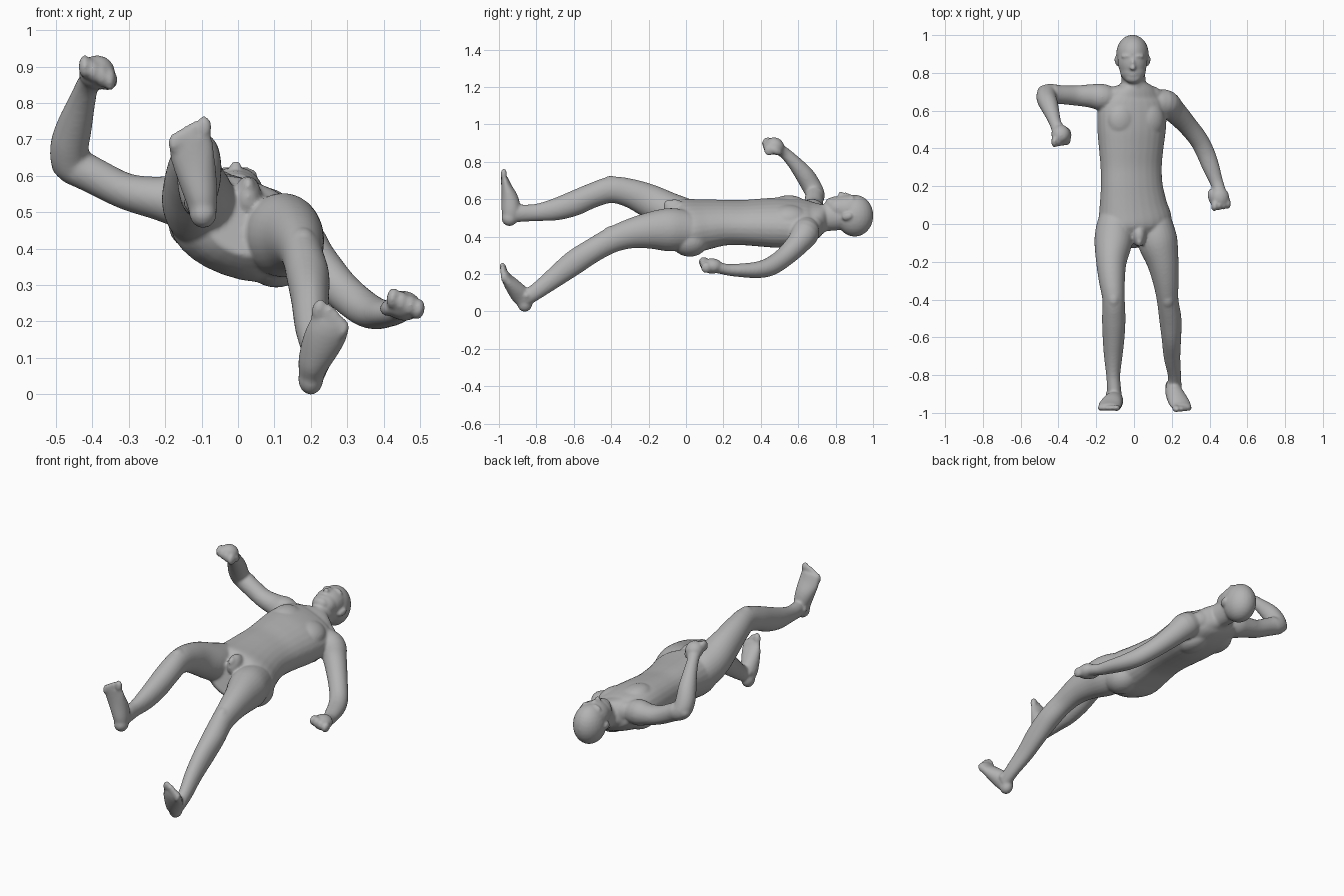
import bpy, bmesh, math
from mathutils import Vector, Matrix

cube = bpy.data.objects.get("Cube")
if cube:
    bpy.data.objects.remove(cube, do_unlink=True)

skin = bpy.data.materials.new("grey_clay")
skin.use_nodes = True
GREY = (0.45, 0.45, 0.45, 1)
skin.diffuse_color = GREY
skin.node_tree.nodes["Principled BSDF"].inputs["Base Color"].default_value = GREY

ROLL = math.radians(20)          # the trunk is rolled, its right side raised
SIDE = Vector((math.cos(ROLL), 0, -math.sin(ROLL)))
UP = Vector((math.sin(ROLL), 0, math.cos(ROLL)))
X, Y = Vector((1, 0, 0)), Vector((0, 1, 0))
bm = bmesh.new()


def spline(a, b, c, d, t):
    """Catmull-Rom blend of four section tuples."""
    return [0.5 * (2 * q + (r - p) * t + (2 * p - 5 * q + 4 * r - s) * t * t
                   + (3 * q - p - 3 * r + s) * t ** 3)
            for p, q, r, s in zip(a, b, c, d)]


def loft(sections, wide, power=2.0, steps=4, sides=28):
    """Closed tube; each section is x, y, z, half width, half depth."""
    n, path = len(sections), []
    for i in range(n - 1):
        four = [sections[min(max(i + k, 0), n - 1)] for k in (-1, 0, 1, 2)]
        path += [spline(*four, j / steps) for j in range(steps)]
    path.append(list(sections[-1]))
    centres = [Vector(s[:3]) for s in path]
    rings = []
    for i, s in enumerate(path):
        tangent = (centres[min(i + 1, len(path) - 1)] - centres[max(i - 1, 0)]).normalized()
        u = (wide - tangent * wide.dot(tangent)).normalized()
        v = tangent.cross(u)
        ring = []
        for k in range(sides):
            a = 2 * math.pi * k / sides
            c, d = math.cos(a), math.sin(a)
            c = math.copysign(abs(c) ** (2 / power), c)
            d = math.copysign(abs(d) ** (2 / power), d)
            ring.append(bm.verts.new(centres[i] + u * c * s[3] + v * d * s[4]))
        rings.append(ring)
    for r0, r1 in zip(rings, rings[1:]):
        for k in range(sides):
            m = (k + 1) % sides
            bm.faces.new((r0[k], r0[m], r1[m], r1[k]))
    bm.faces.new(rings[0][::-1])
    bm.faces.new(rings[-1])


def blob(centre, radii, rot=(0, 0, 0)):
    """Ellipsoid, rotated by degrees about x, y and z."""
    m = Matrix.Translation(centre)
    for angle, axis in zip(rot, "XYZ"):
        m = m @ Matrix.Rotation(math.radians(angle), 4, axis)
    bmesh.ops.create_uvsphere(bm, u_segments=24, v_segments=14, radius=1,
                              matrix=m @ Matrix.Diagonal((*radii, 1)))


def row(start, end, count, radii, rot=(0, 0, 0)):
    """A row of equal ellipsoids, for fingers and toes."""
    for i in range(count):
        blob(Vector(start).lerp(Vector(end), i / (count - 1)), radii, rot)


# trunk, pelvis to collar
loft([(.02, -.11, .465, .10, .085), (.01, -.05, .455, .17, .12), (.005, .01, .455, .2, .135),
      (-.005, .1, .465, .183, .124), (-.012, .2, .475, .168, .112), (-.015, .3, .475, .166, .11),
      (-.015, .4, .475, .175, .117), (-.013, .5, .475, .186, .122), (-.01, .6, .477, .188, .113),
      (-.005, .67, .485, .168, .095), (0, .71, .495, .125, .078), (0, .745, .5, .07, .068)],
     SIDE, 2.2)
# buttocks, chest muscles, shoulder blades and neck muscles
for s in (-1, 1):
    blob(Vector((.03, .02, .405)) + SIDE * s * .08, (.09, .1, .085))
    blob(Vector((-.012, .55, .476)) + SIDE * s * .075 + UP * .06, (.085, .1, .06), (0, 20, 0))
    blob(Vector((-.012, .57, .476)) + SIDE * s * .09 - UP * .06, (.075, .1, .058), (0, 20, 0))
    blob(Vector((0, .69, .492)) + SIDE * s * .085, (.085, .045, .055), (0, 20, s * -14))
# groin
blob((.027, -.06, .54), (.038, .06, .06))
blob((.028, -.09, .57), (.019, .03, .028))

# neck
loft([(0, .66, .49, .075, .07), (0, .73, .5, .065, .072), (-.005, .79, .505, .064, .073),
      (-.008, .86, .51, .064, .07)], X)
# head: skull, face, jaw
blob((-.008, .902, .512), (.086, .1, .112))
blob((-.008, .865, .548), (.079, .105, .077))
blob((-.006, .812, .553), (.069, .066, .062))
blob((-.005, .775, .575), (.045, .032, .034))
# nose, lips, brows, ears
blob((-.006, .845, .618), (.012, .03, .019), (12, 0, 0))
blob((-.006, .826, .628), (.016, .013, .014))
blob((-.006, .793, .604), (.024, .013, .012))
for s in (-1, 1):
    blob((-.007 + s * .034, .888, .609), (.03, .011, .014), (0, s * 16, 0))
    blob((-.008 + s * .083, .86, .507), (.011, .03, .019), (20, 0, s * -18))

# right arm, raised with bent elbow
loft([(-.05, .65, .5, .045, .045), (-.16, .67, .53, .07, .07), (-.23, .678, .54, .062, .058),
      (-.31, .68, .558, .053, .05), (-.39, .685, .597, .05, .05), (-.435, .69, .62, .052, .052)], Y)
loft([(-.42, .695, .61, .046, .046), (-.458, .69, .632, .052, .05), (-.463, .665, .68, .053, .052),
      (-.45, .63, .735, .049, .049), (-.43, .575, .8, .038, .037), (-.415, .53, .845, .032, .031),
      (-.4, .5, .865, .037, .031)], X)
blob((-.475, .7, .628), (.038, .035, .034))
# right fist
blob((-.388, .476, .884), (.05, .052, .045), (-35, 0, 0))
row((-.421, .436, .9), (-.352, .448, .865), 4, (.017, .03, .033), (-30, 0, 0))
blob((-.352, .482, .858), (.02, .036, .02), (-30, 0, 20))

# left arm, hanging out and down
loft([(.05, .64, .47, .045, .045), (.155, .64, .425, .074, .074), (.21, .6, .365, .063, .063),
      (.28, .525, .29, .053, .053), (.34, .45, .24, .05, .05), (.377, .38, .222, .049, .044),
      (.408, .3, .22, .045, .037), (.434, .23, .222, .036, .031), (.448, .19, .23, .034, .03),
      (.455, .15, .238, .038, .031)], X)
# left fist
blob((.455, .138, .243), (.05, .057, .041), (0, 10, 0))
row((.425, .095, .264), (.496, .108, .233), 4, (.017, .028, .029), (0, 10, 0))
blob((.412, .14, .235), (.02, .046, .021), (0, 0, 15))

# right leg, lifted
loft([(-.085, .06, .49, .09, .09), (-.1, -.02, .505, .1, .105), (-.11, -.1, .54, .1, .1),
      (-.12, -.2, .592, .081, .09), (-.117, -.3, .633, .069, .077), (-.108, -.4, .65, .059, .07),
      (-.107, -.5, .62, .062, .066), (-.108, -.6, .577, .058, .067), (-.11, -.7, .545, .049, .059),
      (-.11, -.8, .529, .037, .046), (-.105, -.88, .525, .037, .046), (-.1, -.93, .52, .037, .046)], X)
# left leg, lowered
loft([(.09, .06, .43, .09, .09), (.11, -.02, .435, .1, .11), (.127, -.1, .437, .105, .115),
      (.152, -.2, .432, .085, .097), (.168, -.3, .415, .069, .079), (.178, -.4, .38, .057, .068),
      (.192, -.5, .325, .059, .065), (.198, -.6, .26, .052, .066), (.201, -.7, .183, .044, .055),
      (.214, -.8, .107, .035, .044), (.211, -.86, .07, .035, .043)], X)
# kneecaps
blob((-.108, -.4, .688), (.036, .05, .037))
blob((.179, -.405, .418), (.036, .05, .037), (28, 0, 0))

# right foot, sole facing forward, with toes
blob((-.096, -.944, .498), (.038, .042, .042))
loft([(-.096, -.947, .482, .032, .034), (-.1, -.936, .535, .044, .05), (-.113, -.941, .6, .054, .046),
      (-.127, -.959, .665, .061, .029), (-.13, -.97, .71, .057, .02)], X)
blob((-.093, -.974, .733), (.021, .017, .032))
row((-.122, -.974, .722), (-.176, -.974, .69), 4, (.015, .016, .028))

# left foot with toes
blob((.2, -.862, .043), (.035, .041, .045))
loft([(.2, -.862, .035, .03, .032), (.208, -.885, .085, .043, .05), (.228, -.925, .135, .054, .042),
      (.246, -.957, .175, .057, .029), (.25, -.971, .208, .05, .02)], Vector((1, 0, -.25)))
blob((.223, -.977, .231), (.021, .018, .032), (15, 12, 0))
row((.247, -.977, .222), (.289, -.972, .175), 4, (.015, .017, .027), (15, 20, 0))
# ankle bones
for x, y, z in ((-.107, -.9, .525), (.212, -.852, .085)):
    for s in (-1, 1):
        blob((x + s * .029, y, z), (.014, .018, .018))

# fuse all volumes into one smooth body
bmesh.ops.recalc_face_normals(bm, faces=bm.faces)
mesh = bpy.data.meshes.new("body")
bm.to_mesh(mesh)
bm.free()
mesh.materials.append(skin)
body = bpy.data.objects.new("body", mesh)
bpy.context.collection.objects.link(body)
fuse = body.modifiers.new("fuse", 'REMESH')
fuse.mode = 'VOXEL'
fuse.voxel_size = 0.007
fuse.use_smooth_shade = True
relax = body.modifiers.new("relax", 'SMOOTH')
relax.factor = 0.5
relax.iterations = 7
